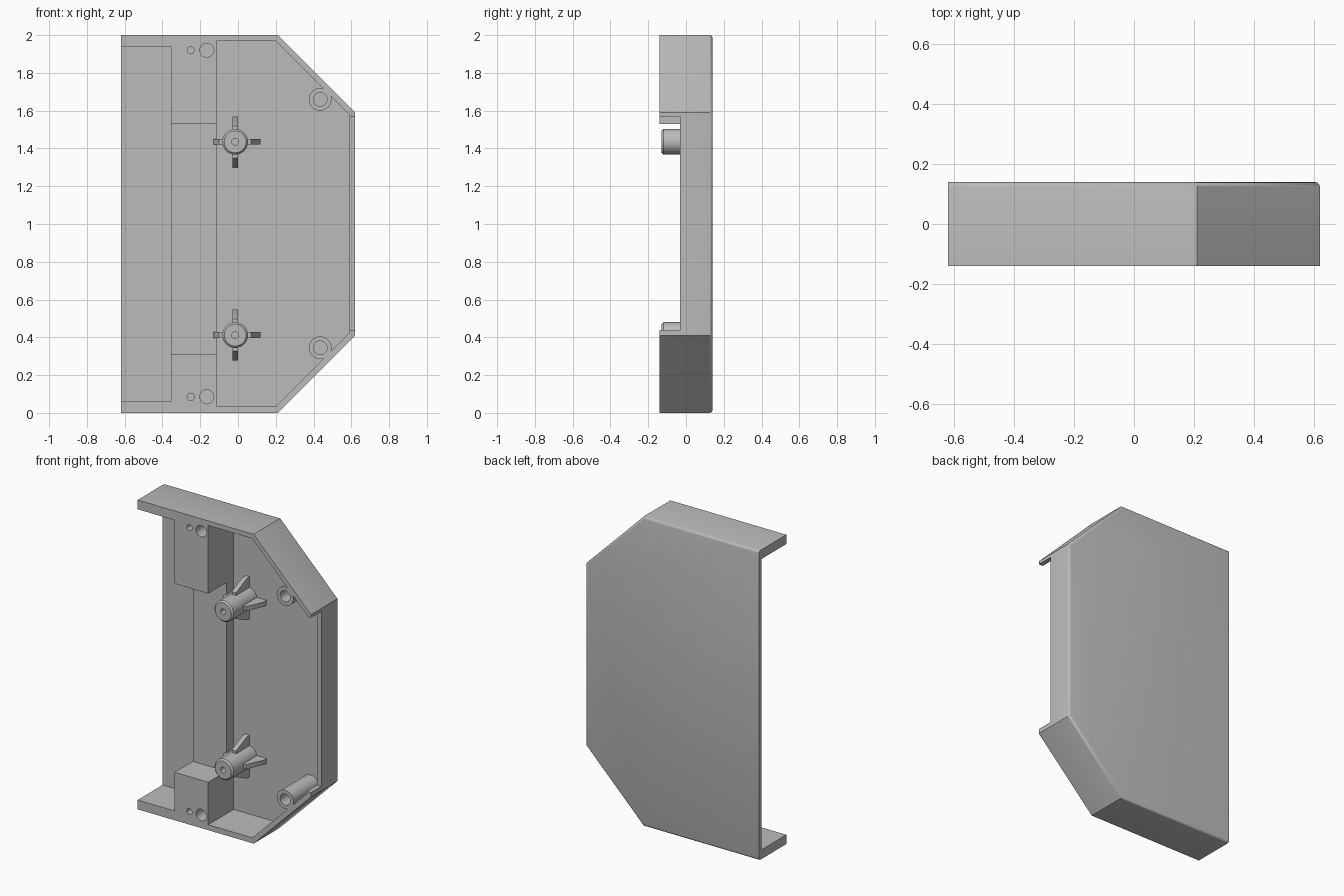
import bpy, bmesh, math
from mathutils import Matrix, Vector

cube = bpy.data.objects.get("Cube")
if cube:
    bpy.data.objects.remove(cube, do_unlink=True)

FRONT, BACK, FLOOR = -0.14, 0.14, 0.12

grey = bpy.data.materials.new("plain grey")
grey.use_nodes = True
grey.diffuse_color = (0.5, 0.5, 0.5, 1)
grey.node_tree.nodes["Principled BSDF"].inputs["Base Color"].default_value = (0.5, 0.5, 0.5, 1)


def finish(name, bm):
    bmesh.ops.recalc_face_normals(bm, faces=bm.faces)
    mesh = bpy.data.meshes.new(name)
    bm.to_mesh(mesh)
    bm.free()
    mesh.materials.append(grey)
    obj = bpy.data.objects.new(name, mesh)
    bpy.context.collection.objects.link(obj)
    return obj


def activate(obj):
    bpy.ops.object.select_all(action='DESELECT')
    obj.select_set(True)
    bpy.context.view_layer.objects.active = obj


def add_prism(bm, points, depth, place):
    """Extrude a polygon along depth; place maps (u, v, depth) to a position."""
    ends = [[bm.verts.new(place(u, v, d)) for u, v in points] for d in depth]
    bm.faces.new(ends[0])
    bm.faces.new(ends[1])
    n = len(points)
    for i in range(n):
        j = (i + 1) % n
        bm.faces.new((ends[0][i], ends[0][j], ends[1][j], ends[1][i]))


def slab(points, y0, y1):
    bm = bmesh.new()
    add_prism(bm, points, (y0, y1), lambda u, v, d: Vector((u, d, v)))
    return bm


def rect(x0, x1, z0, z1):
    return [(x0, z0), (x1, z0), (x1, z1), (x0, z1)]


def lathe(bm, profile, x, z, steps=40):
    """Turn a (radius, y) profile about a front-to-back axis."""
    verts = [bm.verts.new((x + r, y, z)) for r, y in profile]
    edges = [bm.edges.new(pair) for pair in zip(verts, verts[1:])]
    bmesh.ops.spin(bm, geom=verts + edges, cent=(x, 0, z), axis=(0, 1, 0),
                   angle=math.tau, steps=steps, use_merge=True)
    bmesh.ops.remove_doubles(bm, verts=bm.verts, dist=1e-5)


def cut(target, bm):
    cutter = finish("cutter", bm)
    cutter.hide_render = True
    mod = target.modifiers.new("cut", 'BOOLEAN')
    mod.operation, mod.solver, mod.object = 'DIFFERENCE', 'EXACT', cutter
    activate(target)
    bpy.ops.object.modifier_apply(modifier=mod.name)
    bpy.data.objects.remove(cutter, do_unlink=True)


# Housing: outer body with rounded rear edges
outline = [(-0.62, 0), (0.21, 0), (0.62, 0.41), (0.62, 1.59), (0.21, 2), (-0.62, 2)]
bm = slab(outline, FRONT, BACK)
rear = [e for e in bm.edges
        if all(v.co.y > 0.1 for v in e.verts) and any(v.co.x > -0.6 for v in e.verts)]
bmesh.ops.bevel(bm, geom=rear, offset=0.015, segments=3, profile=0.5, affect='EDGES')
housing = finish("housing", bm)

# Open side bay, central shelf, main bay and low side rim
cut(housing, slab(rect(-0.8, -0.355, 0.06, 1.94), -0.3, 0.115))
cut(housing, slab(rect(-0.5, 0.0, 0.31, 1.53), -0.3, 0.045))
bay = [(-0.115, 0.035), (0.2, 0.035), (0.59, 0.425),
       (0.59, 1.58), (0.2, 1.97), (-0.115, 1.97)]
cut(housing, slab(bay, -0.3, FLOOR))
cut(housing, slab(rect(0.55, 0.8, 0.44, 1.57), -0.3, -0.033))

# Screw holes in the two corner blocks
for z in (0.085, 1.92):
    for x, r in ((-0.165, 0.037), (-0.25, 0.019)):
        bm = bmesh.new()
        lathe(bm, [(0, -0.3), (r, -0.3), (r, 0.0), (0, 0.0)], x, z, 24)
        cut(housing, bm)

parts = [housing]

# Hollow corner posts
for name, z in (("lower_post", 0.345), ("upper_post", 1.66)):
    bm = bmesh.new()
    lathe(bm, [(0.06, FLOOR + 0.005), (0.06, FRONT), (0.036, FRONT),
               (0.036, 0.06), (0, 0.06)], 0.435, z)
    parts.append(finish(name, bm))

# Ribbed mounting pillars
rib = [(0.05, -0.02), (0.085, -0.02), (0.135, 0.09),
       (0.135, FLOOR + 0.005), (0.05, FLOOR + 0.005)]
for name, z in (("lower_pillar", 0.412), ("upper_pillar", 1.435)):
    bm = bmesh.new()
    lathe(bm, [(0.068, FLOOR + 0.005), (0.068, -0.12), (0.058, -0.13),
               (0.018, -0.13), (0.018, -0.02), (0, -0.02)], -0.015, z)
    for k in range(4):
        turn = Matrix.Rotation(k * math.pi / 2, 3, 'Y')
        centre = Vector((-0.015, 0, z))
        add_prism(bm, rib, (-0.015, 0.015),
                  lambda u, v, d: centre + turn @ Vector((u, v, d)))
    parts.append(finish(name, bm))

for obj in parts:
    activate(obj)
    bpy.ops.object.shade_smooth_by_angle(angle=math.radians(35))
